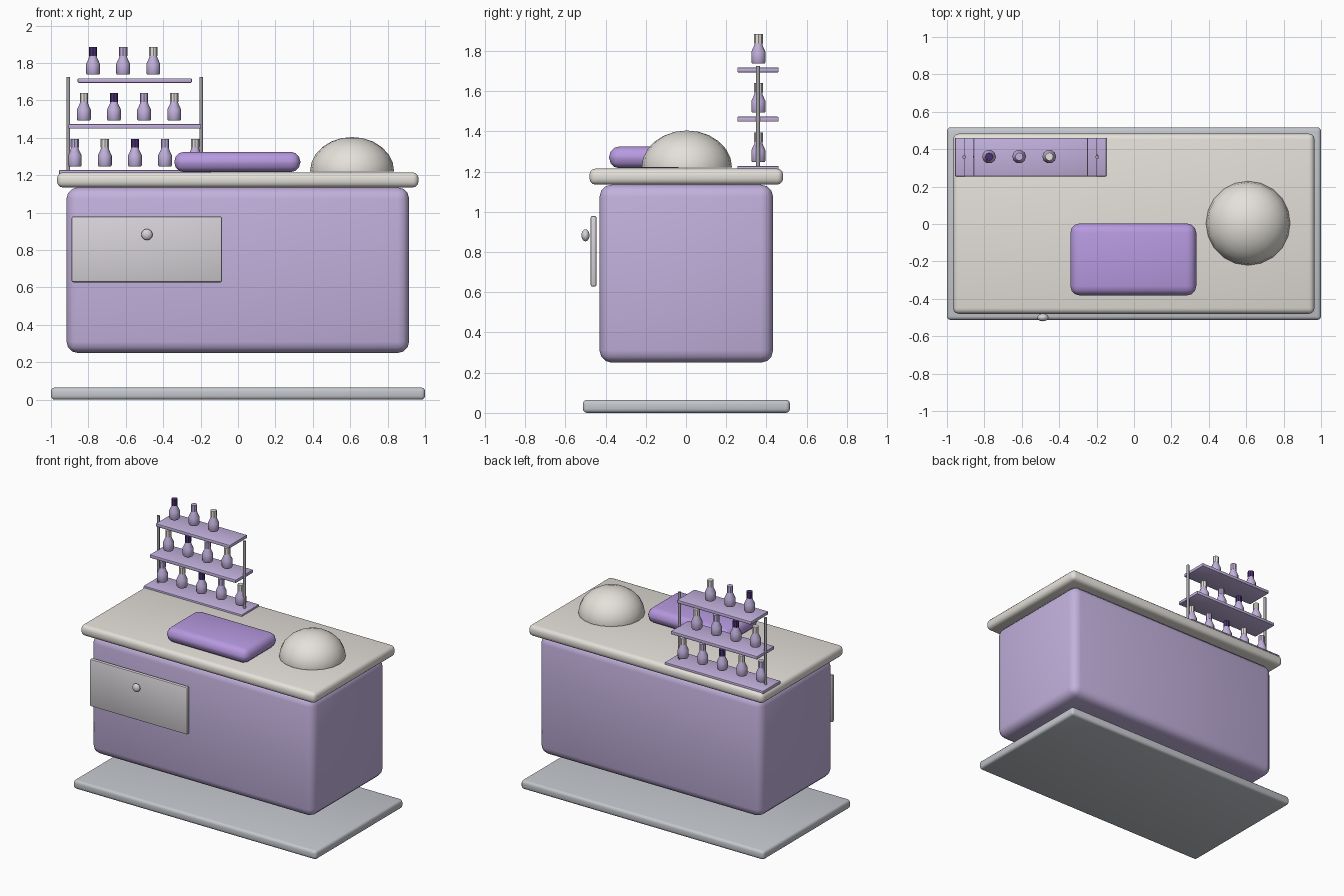
import bpy, bmesh, math

if "Cube" in bpy.data.objects:
    bpy.data.objects.remove(bpy.data.objects["Cube"])

def material(name, rgb):
    m = bpy.data.materials.new(name)
    m.diffuse_color = (*rgb, 1)
    m.use_nodes = True
    m.node_tree.nodes["Principled BSDF"].inputs["Base Color"].default_value = m.diffuse_color
    return m

LILAC = material("lilac", (0.54, 0.44, 0.72))
PURPLE = material("purple", (0.47, 0.32, 0.74))
CREAM = material("cream", (0.78, 0.75, 0.70))
DARK = material("dark_purple", (0.07, 0.03, 0.17))
PALE = material("pale_grey", (0.68, 0.65, 0.69))
STEEL = material("steel", (0.55, 0.57, 0.61))
POST = material("post_metal", (0.38, 0.37, 0.40))

def finish(name, bm, mat, angle=40):
    bmesh.ops.recalc_face_normals(bm, faces=bm.faces)
    me = bpy.data.meshes.new(name)
    bm.to_mesh(me)
    bm.free()
    me.materials.append(mat)
    ob = bpy.data.objects.new(name, me)
    bpy.context.collection.objects.link(ob)
    bpy.ops.object.select_all(action='DESELECT')
    ob.select_set(True)
    bpy.context.view_layer.objects.active = ob
    bpy.ops.object.shade_smooth_by_angle(angle=math.radians(angle))
    return ob

def box(name, x, y, z, mat, bevel, segments=3):
    """Rounded box from (min, max) pairs."""
    bm = bmesh.new()
    bmesh.ops.create_cube(bm, size=1)
    for v in bm.verts:
        v.co = [lo + (c + 0.5) * (hi - lo) for c, (lo, hi) in zip(v.co, (x, y, z))]
    bmesh.ops.bevel(bm, geom=bm.edges[:], offset=bevel, segments=segments,
                    profile=0.5, affect='EDGES', clamp_overlap=True)
    return finish(name, bm, mat)

def lathe(name, profile, loc, mat, sides):
    """Closed solid of revolution from (radius, height) points."""
    bm = bmesh.new()
    rings = [[bm.verts.new((loc[0] + r * math.cos(2 * math.pi * i / sides),
                            loc[1] + r * math.sin(2 * math.pi * i / sides),
                            loc[2] + h)) for i in range(sides)] for r, h in profile]
    for a, b in zip(rings, rings[1:]):
        for i in range(sides):
            j = (i + 1) % sides
            bm.faces.new((a[i], a[j], b[j], b[i]))
    bm.faces.new(rings[0])
    bm.faces.new(rings[-1])
    bmesh.ops.remove_doubles(bm, verts=bm.verts, dist=1e-5)
    return finish(name, bm, mat)

# Floor plate, cabinet and worktop
box("floor_plate", (-1, 1), (-0.513, 0.517), (0, 0.065), STEEL, 0.02)
box("cabinet", (-0.917, 0.915), (-0.43, 0.433), (0.25, 1.135), LILAC, 0.06)
box("worktop", (-0.967, 0.965), (-0.48, 0.483), (1.135, 1.215), CREAM, 0.03)

# Drawer front and knob
box("drawer_front", (-0.89, -0.085), (-0.475, -0.445), (0.628, 0.98), PALE, 0.01, 2)
bm = bmesh.new()
bmesh.ops.create_uvsphere(bm, u_segments=16, v_segments=10, radius=0.03)
for v in bm.verts:
    v.co = (v.co.x - 0.487, v.co.y * 0.67 - 0.5, v.co.z + 0.883)
finish("drawer_knob", bm, PALE)

# Items on the worktop
box("pad", (-0.34, 0.333), (-0.382, 0.003), (1.217, 1.325), PURPLE, 0.05)
arc = [(0.225 * math.cos(math.pi / 2 * k / 6), 0.185 * math.sin(math.pi / 2 * k / 6))
       for k in range(6)]
bm = bmesh.new()
bmesh.ops.create_uvsphere(bm, u_segments=20, v_segments=12, radius=0.225)
bmesh.ops.bisect_plane(bm, geom=bm.verts[:] + bm.edges[:] + bm.faces[:],
                       plane_co=(0, 0, -1e-4), plane_no=(0, 0, 1), clear_inner=True)
bmesh.ops.holes_fill(bm, edges=[e for e in bm.edges if e.is_boundary])
for v in bm.verts:
    v.co = (v.co.x + 0.61, v.co.y + 0.004, v.co.z * 0.82 + 1.22)
finish("dome", bm, CREAM)

# Tiered rack: shelves, posts and bottles, listed from the top tier down
RACK_X, RACK_Y = -0.552, 0.358
BODY = [(0.033, 0), (0.037, 0.006), (0.037, 0.058), (0.022, 0.09), (0.02, 0.105)]
CAP = [(0.022, 0.1), (0.022, 0.147)]
CAP_MATS = (DARK, LILAC, CREAM)
for tier in range(3):
    top = 1.718 - 0.245 * tier
    half = 0.305 + 0.05 * tier
    box(f"shelf_{tier + 1}", (RACK_X - half, RACK_X + half),
        (RACK_Y - 0.103, RACK_Y + 0.103), (top - 0.024, top), LILAC, 0.005, 2)
    for i in range(3 + tier):
        pos = (-0.775 - 0.049 * tier + 0.161 * i, RACK_Y + 0.002, top + 0.02)
        lathe(f"bottle_{tier + 1}_{i + 1}", BODY, pos, LILAC, 10)
        lathe(f"bottle_cap_{tier + 1}_{i + 1}", CAP, pos, CAP_MATS[(i - tier) % 3], 8)
for side, name in ((-1, "left"), (1, "right")):
    lathe(f"rack_post_{name}", [(0.01, 0), (0.01, 0.51)],
          (RACK_X + side * 0.355, RACK_Y, 1.215), POST, 10)
